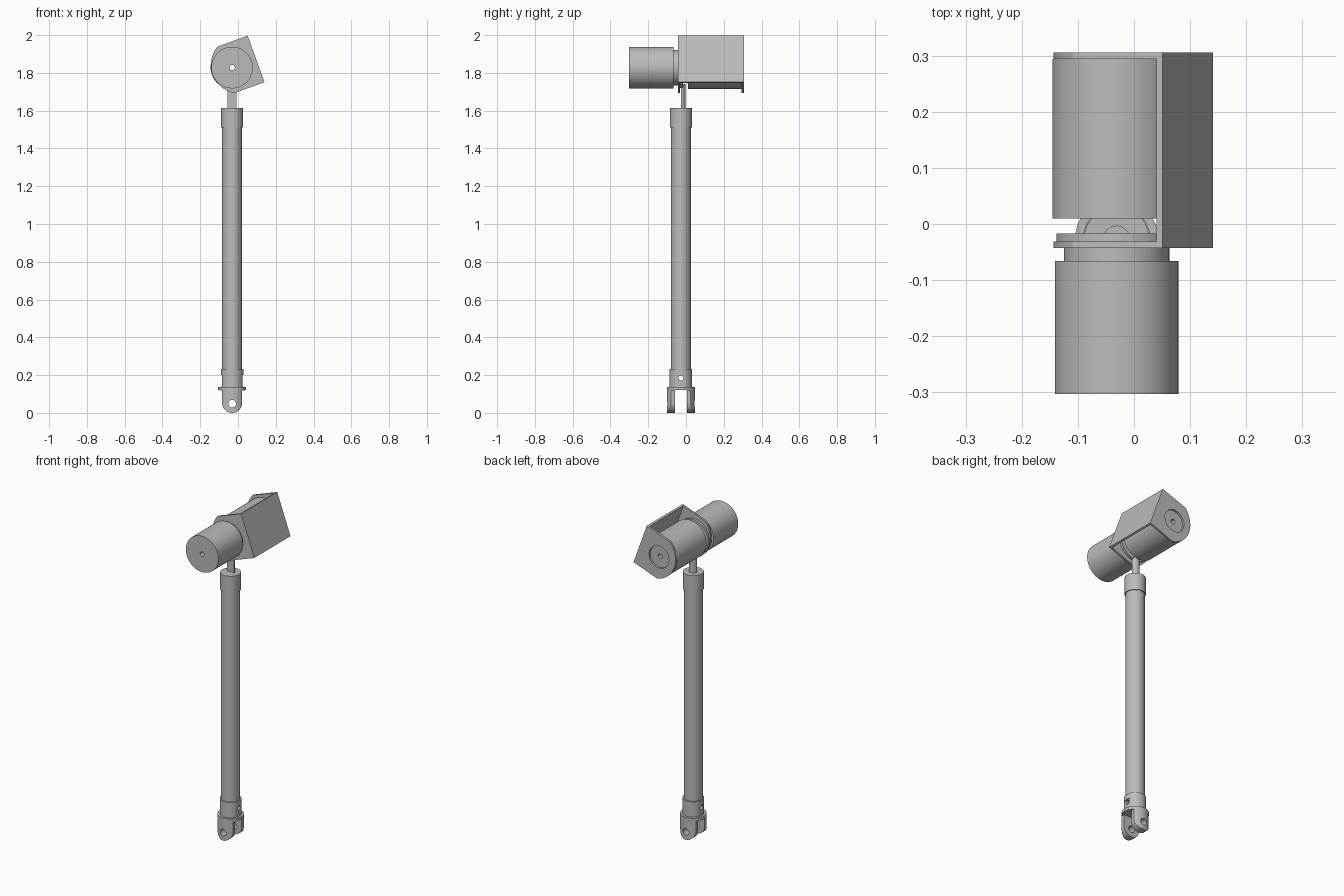
import bpy, bmesh, math
from mathutils import Vector

if "Cube" in bpy.data.objects:
    bpy.data.objects.remove(bpy.data.objects["Cube"], do_unlink=True)

grey = bpy.data.materials.new("light_grey")
grey.use_nodes = True
grey.diffuse_color = (0.5, 0.5, 0.5, 1)
grey.node_tree.nodes["Principled BSDF"].inputs["Base Color"].default_value = (0.5, 0.5, 0.5, 1)

CX, CY = -0.031, -0.027        # column axis
HZ = 1.828                     # head axis height
TILT = math.radians(20)        # bracket tilt


def finish(obj, name):
    obj.name = name
    obj.data.materials.clear()
    obj.data.materials.append(grey)
    return obj


def cyl(name, r, a, b, axis="Z", at=(CX, CY)):
    """Cylinder from a to b along an axis, at the other two coordinates."""
    mid = (a + b) / 2
    loc, rot = {"X": ((mid, *at), (0, math.pi / 2, 0)),
                "Y": ((at[0], mid, at[1]), (math.pi / 2, 0, 0)),
                "Z": ((*at, mid), (0, 0, 0))}[axis]
    bpy.ops.mesh.primitive_cylinder_add(vertices=64, radius=r, depth=b - a, location=loc, rotation=rot)
    return finish(bpy.context.object, name)


def box(name, x, y, z):
    """Box from three (low, high) ranges."""
    bpy.ops.mesh.primitive_cube_add(size=1, location=[sum(p) / 2 for p in (x, y, z)])
    obj = bpy.context.object
    obj.scale = [p[1] - p[0] for p in (x, y, z)]
    return finish(obj, name)


def prism(name, points, y0, y1):
    """Extrude an x-z outline along y."""
    bm = bmesh.new()
    face = bm.faces.new([bm.verts.new((x, y0, z)) for x, z in points])
    out = bmesh.ops.extrude_face_region(bm, geom=[face])
    verts = [v for v in out["geom"] if isinstance(v, bmesh.types.BMVert)]
    bmesh.ops.translate(bm, verts=verts, vec=Vector((0, y1 - y0, 0)))
    bmesh.ops.recalc_face_normals(bm, faces=bm.faces)
    mesh = bpy.data.meshes.new(name)
    bm.to_mesh(mesh)
    bm.free()
    obj = bpy.data.objects.new(name, mesh)
    bpy.context.collection.objects.link(obj)
    return finish(obj, name)


def cut(obj, tool, how="DIFFERENCE"):
    bpy.context.view_layer.objects.active = obj
    mod = obj.modifiers.new("cut", "BOOLEAN")
    mod.operation, mod.object, mod.solver = how, tool, "EXACT"
    bpy.ops.object.modifier_apply(modifier=mod.name)
    bpy.data.objects.remove(tool, do_unlink=True)
    return obj


def tilted(u, v):
    c, s = math.cos(TILT), math.sin(TILT)
    return CX + u * c - v * s, HZ + u * s + v * c


def arc(cx, cz, r, a0, a1, n=24):
    angles = [math.radians(a0 + (a1 - a0) * i / n) for i in range(n + 1)]
    return [(cx + r * math.cos(a), cz + r * math.sin(a)) for a in angles]


head = (CX, HZ)
parts = []

# Column with its end collars
parts.append(cyl("column_tube", 0.053, 0.2, 1.55))
parts.append(cyl("top_collar", 0.058, 1.51, 1.614))
collar = cyl("bottom_collar", 0.06, 0.13, 0.232)
for s in (-1, 1):
    cut(collar, box("flat", sorted((CX + s * 0.0545, CX + s * 0.1)), (CY - 0.1, CY + 0.1), (0.14, 0.2)))
parts.append(collar)
for obj in (parts[0], collar):
    cut(obj, cyl("pin_hole", 0.013, CX - 0.1, CX + 0.1, "X", (CY, 0.185)))

# Fork: round blank trimmed to a lug outline, then slotted and drilled
fork = cyl("bottom_fork", 0.074, 0, 0.138)
outline = [(CX - 0.1, 0.15), (CX - 0.1, 0.119)]
outline += arc(CX, 0.053, 0.053, 180, 360)
outline[2:2] = [(CX - 0.053, 0.119)]
outline += [(CX + 0.053, 0.119), (CX + 0.1, 0.119), (CX + 0.1, 0.15)]
cut(fork, prism("lug_outline", outline, CY - 0.1, CY + 0.1), "INTERSECT")
cut(fork, box("slot", (CX - 0.1, CX + 0.1), (CY - 0.031, CY + 0.031), (-0.1, 0.121)))
cut(fork, cyl("eye", 0.02, CY - 0.1, CY + 0.1, "Y", (CX, 0.049)))
parts.append(fork)

# Half-round rod between column and head
rod = cyl("half_round_rod", 0.024, 1.6, 1.74)
cut(rod, box("half", (CX - 0.1, CX + 0.1), (CY - 0.1, CY), (1.5, 1.9)))
parts.append(rod)

# Motor, neck, collar disc and drum share one bored axis
for name, r, y0, y1 in (("front_motor", 0.11, -0.303, -0.066),
                        ("motor_neck", 0.094, -0.066, -0.043),
                        ("collar_disc", 0.107, -0.031, -0.017),
                        ("rear_drum", 0.1145, 0.01, 0.294)):
    obj = cyl(name, r, y0, y1, "Y", head)
    parts.append(cut(obj, cyl("bore", 0.014, y0 - 0.1, y1 + 0.1, "Y", head)))

# Tilted bracket: two rounded cheeks joined by a flat wall
cheek = [(0.135, -0.131), (0.135, 0.131)] + arc(0.042, 0, 0.152, 120.5, 239.5)
cheek = [tilted(u, v) for u, v in cheek]
for name, hole, y0, y1 in (("front_cheek", 0.014, -0.043, -0.031),
                           ("rear_cheek", 0.067, 0.294, 0.306)):
    obj = prism(name, cheek, y0, y1)
    parts.append(cut(obj, cyl("cheek_hole", hole, y0 - 0.1, y1 + 0.1, "Y", head)))
wall = [tilted(u, v) for u, v in ((0.123, -0.131), (0.135, -0.131), (0.135, 0.131), (0.123, 0.131))]
parts.append(prism("bracket_wall", wall, -0.031, 0.294))

# Smooth curved faces, keep edges crisp
bpy.ops.object.select_all(action="DESELECT")
for obj in parts:
    obj.select_set(True)
bpy.context.view_layer.objects.active = parts[0]
bpy.ops.object.shade_smooth_by_angle(angle=math.radians(30))
